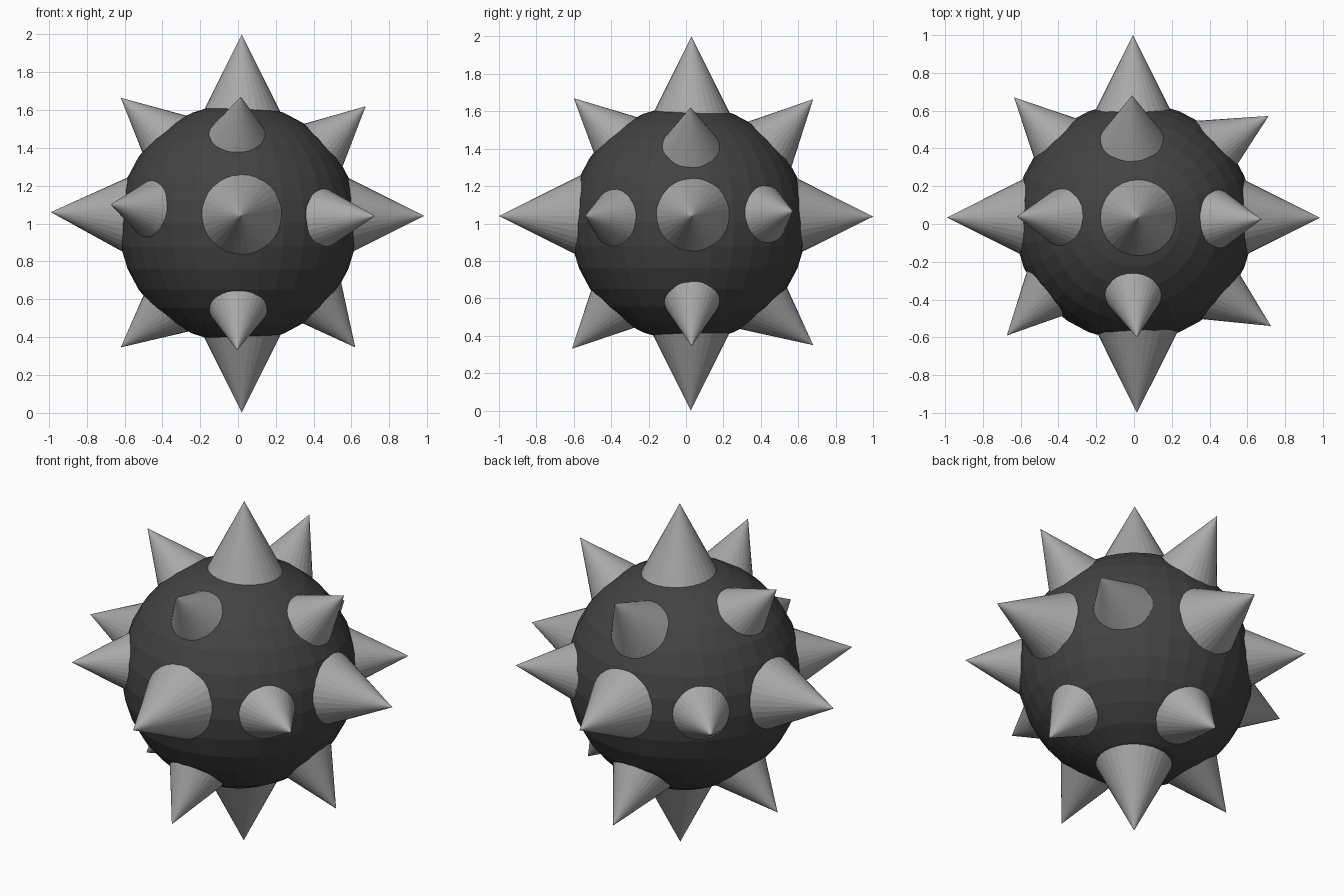
import bpy
from mathutils import Vector

if "Cube" in bpy.data.objects:
    bpy.data.objects.remove(bpy.data.objects["Cube"])


def material(name, v):
    m = bpy.data.materials.new(name)
    m.diffuse_color = (v, v, v, 1)
    m.use_nodes = True
    m.node_tree.nodes["Principled BSDF"].inputs["Base Color"].default_value = m.diffuse_color
    return m


dark = material("dark grey", 0.055)
steel = material("light grey", 0.40)

# Round core
bpy.ops.mesh.primitive_uv_sphere_add(segments=32, ring_count=16, radius=0.632,
                                     location=(0, 0.012, 1.002))
core = bpy.context.object
core.name = "core_ball"
core.data.materials.append(dark)


def spike(name, tip, root, length):
    """Cone with its point at tip, pointing from root to tip; base is buried in the core."""
    tip, root = Vector(tip), Vector(root)
    axis = (tip - root).normalized()
    bpy.ops.mesh.primitive_cone_add(vertices=32, radius1=length * 0.5, radius2=0,
                                    depth=length, location=tip - axis * length / 2)
    ob = bpy.context.object
    ob.name = name
    ob.rotation_euler = axis.to_track_quat('Z', 'Y').to_euler()
    ob.data.materials.append(steel)


# Large spikes along the axes
large = {
    "top": ((0.02, 0.03, 2.0), (0.02, 0.03, 1)),
    "bottom": ((0.02, 0.025, 0.0), (0.02, 0.025, 1)),
    "left": ((-0.99, 0.035, 1.06), (-0.61, 0.035, 1.045)),
    "right": ((0.985, 0.033, 1.04), (0, 0.033, 1.04)),
    "front": ((0.015, -1.0, 1.04), (0.018, 0, 1.04)),
    "back": ((-0.005, 1.0, 1.037), (-0.005, 0, 1.04)),
}
for side, (tip, root) in large.items():
    spike("large_spike_" + side, tip, root, 0.6)

# Smaller spikes on the diagonals: tip, then centre of the foot
small = {
    "top_front": ((0.015, -0.60, 1.67), (0.0, -0.385, 1.468)),
    "top_back": ((-0.01, 0.68, 1.665), (-0.01, 0.46, 1.44)),
    "top_left": ((-0.62, 0.04, 1.665), (-0.40, 0.035, 1.468)),
    "top_right": ((0.675, 0.025, 1.62), (0.463, 0.025, 1.426)),
    "bottom_front": ((-0.005, -0.61, 0.33), (0.0, -0.40, 0.542)),
    "bottom_back": ((0.0, 0.68, 0.35), (0.0, 0.44, 0.544)),
    "bottom_left": ((-0.62, 0.03, 0.345), (-0.41, 0.03, 0.52)),
    "bottom_right": ((0.62, 0.03, 0.345), (0.455, 0.03, 0.55)),
    "front_left": ((-0.673, -0.59, 1.10), (-0.483, -0.393, 1.077)),
    "front_right": ((0.725, -0.54, 1.04), (0.483, -0.387, 1.03)),
    "back_left": ((-0.635, 0.67, 1.05), (-0.443, 0.477, 1.04)),
    "back_right": ((0.713, 0.572, 1.065), (0.475, 0.432, 1.05)),
}
for side, (tip, root) in small.items():
    spike("small_spike_" + side, tip, root, 0.52)
